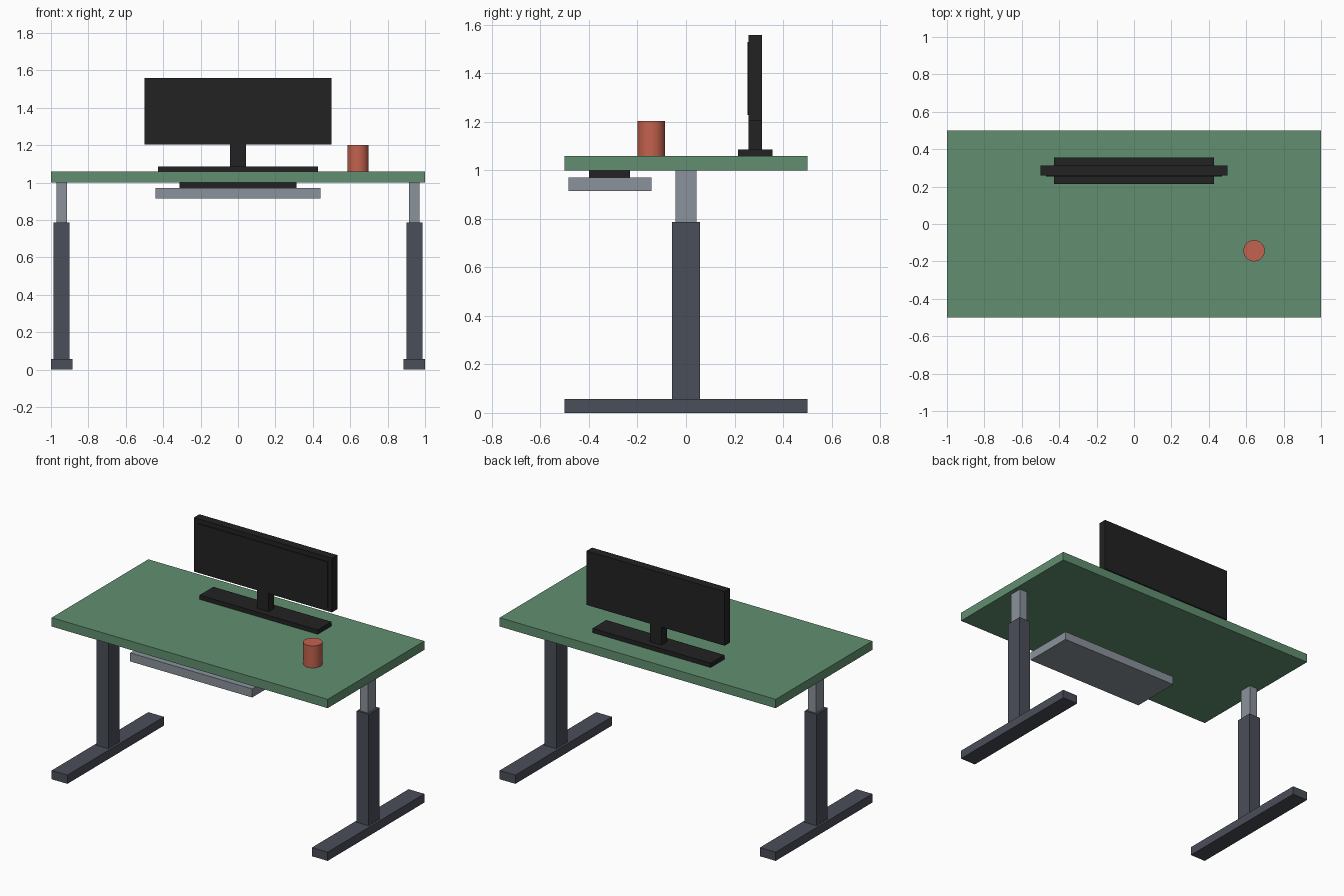
import bpy
import math

if "Cube" in bpy.data.objects:
    bpy.data.objects.remove(bpy.data.objects["Cube"])


def material(name, r, g, b):
    """Flat colour given as 0-255 display values."""
    def linear(c):
        c /= 255
        return c / 12.92 if c <= 0.04045 else ((c + 0.055) / 1.055) ** 2.4
    m = bpy.data.materials.new(name)
    m.diffuse_color = (linear(r), linear(g), linear(b), 1)
    m.use_nodes = True
    m.node_tree.nodes["Principled BSDF"].inputs["Base Color"].default_value = m.diffuse_color
    return m


green = material("green top", 97, 143, 112)
dark = material("dark grey metal", 74, 78, 88)
light = material("light grey metal", 138, 146, 155)
black = material("black plastic", 34, 34, 34)
red = material("terracotta", 196, 98, 78)


def box(name, x, y, z, mat):
    """Box from (min, max) ranges on each axis."""
    ranges = (x, y, z)
    bpy.ops.mesh.primitive_cube_add(size=1, location=[(a + b) / 2 for a, b in ranges])
    ob = bpy.context.object
    ob.name = name
    ob.scale = [b - a for a, b in ranges]
    bpy.ops.object.transform_apply(location=False, rotation=False, scale=True)
    ob.data.materials.append(mat)
    return ob


TOP = 1.058   # height of the desk surface

# Desk top
box("desk_top", (-1, 1), (-0.5, 0.5), (1.0, TOP), green)

# Telescopic legs with long feet, one on each side
for side, s in (("left", -1), ("right", 1)):
    def leg_part(name, cx, half_x, half_y, z, mat):
        box(f"{side}_{name}", (s * cx - half_x, s * cx + half_x), (-half_y, half_y), z, mat)
    leg_part("foot", 0.943, 0.057, 0.5, (0, 0.057), dark)
    leg_part("lower_column", 0.943, 0.043, 0.057, (0.057, 0.786), dark)
    leg_part("upper_column", 0.943, 0.0285, 0.043, (0.786, 1.0), light)

# Keyboard tray hung under the front edge
box("tray_mount", (-0.314, 0.314), (-0.4, -0.23), (0.971, 1.0), black)
box("keyboard_tray", (-0.442, 0.442), (-0.485, -0.143), (0.915, 0.971), light)

# Monitor
box("monitor_base", (-0.428, 0.428), (0.214, 0.356), (TOP, 1.086), black)
box("monitor_neck", (-0.042, 0.042), (0.258, 0.314), (1.086, 1.204), black)
box("monitor_body", (-0.5, 0.5), (0.258, 0.314), (1.204, 1.558), black)
box("monitor_screen", (-0.47, 0.47), (0.253, 0.258), (1.228, 1.528), black)

# Cup
bpy.ops.mesh.primitive_cylinder_add(vertices=32, radius=0.057, depth=0.144,
                                    location=(0.642, -0.143, TOP + 0.072))
cup = bpy.context.object
cup.name = "cup"
cup.data.materials.append(red)
bpy.ops.object.shade_smooth_by_angle(angle=math.radians(30))
